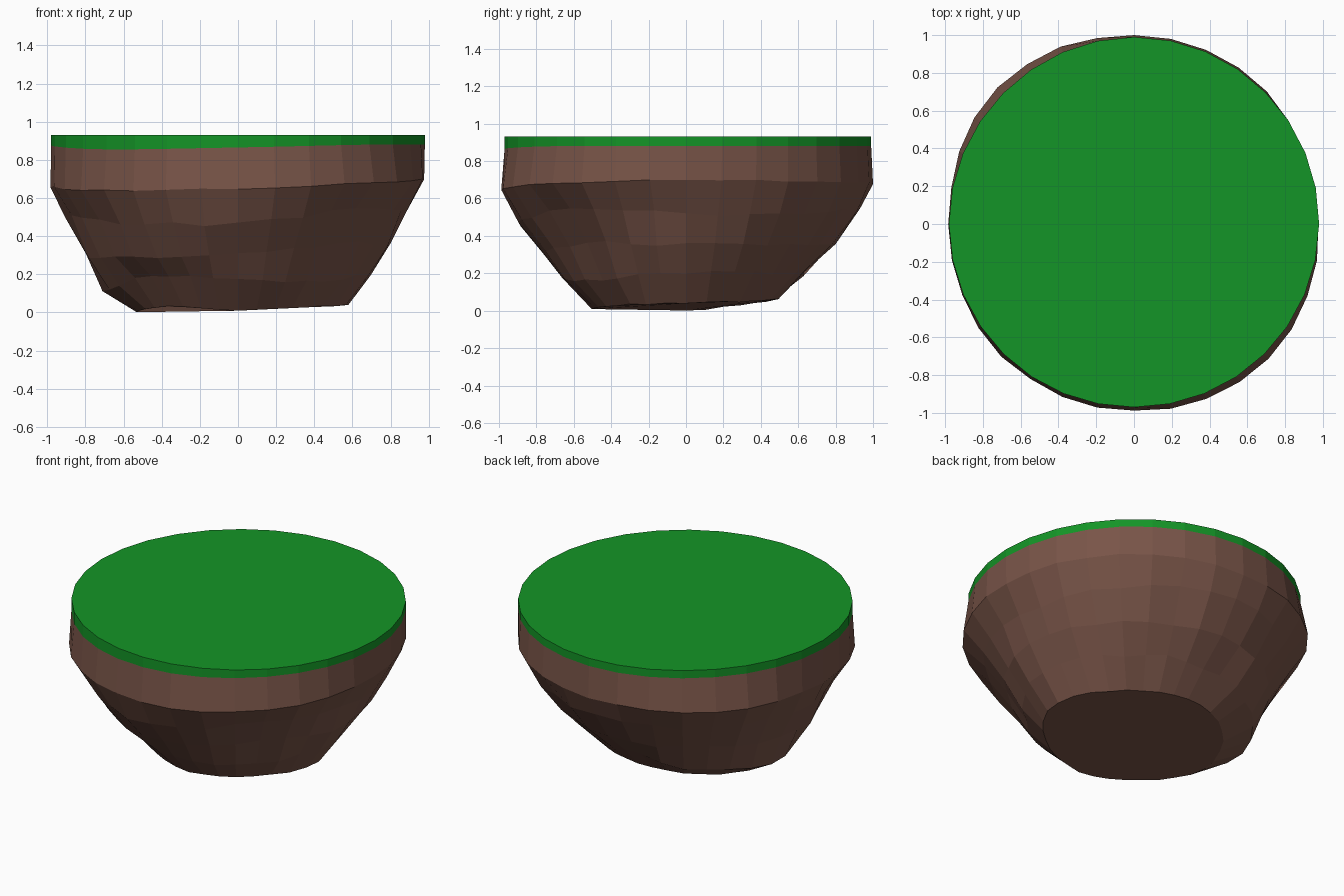
import bpy, bmesh, math, random

if "Cube" in bpy.data.objects:
    bpy.data.objects.remove(bpy.data.objects["Cube"])

random.seed(4)
SEGS = 32

# Radius and height of each ring at 8 compass angles, starting at +x, counter-clockwise
TOP_R = [.98, .985, .99, .98, .98, .975, .97, .975]
EDGE_Z = [.88, .88, .88, .88, .875, .855, .865, .88]
RINGS = [
    ([.98, .99, 1.0, 1.02, .98, .99, .99, 1.005], [.70, .69, .68, .67, .66, .64, .65, .68]),
    ([.88, .90, .93, .91, .90, .88, .90, .88], [.52, .52, .55, .52, .51, .47, .47, .54]),
    ([.80, .78, .79, .80, .79, .77, .77, .75], [.35, .36, .36, .34, .30, .28, .30, .36]),
    ([.70, .65, .64, .70, .71, .65, .66, .64], [.21, .20, .21, .14, .12, .18, .17, .17]),
    ([.58, .50, .49, .52, .53, .52, .50, .52], [.04, .05, .06, .04, .003, .03, .01, .03]),
]


def around(vals, i):
    """Smooth periodic interpolation of the 8 compass values."""
    u = i / SEGS * 8
    k, t = int(u), u % 1
    a, b, c, d = (vals[(k + j) % 8] for j in (-1, 0, 1, 2))
    return b + .5 * t * (c - a + t * (2*a - 5*b + 4*c - d + t * (3*(b - c) + d - a)))


def ring(radii, heights, jitter=0):
    pts = []
    for i in range(SEGS):
        a = math.tau * i / SEGS
        r = around(radii, i) + random.uniform(-jitter, jitter)
        z = around(heights, i) + random.uniform(-jitter, jitter)
        pts.append((r * math.cos(a), r * math.sin(a), max(z, 0)))
    return pts


def shell(name, rings, color, cap_top=False, cap_bottom=False):
    """Skin a stack of rings, listed from top to bottom."""
    bm = bmesh.new()
    loops = [[bm.verts.new(p) for p in pts] for pts in rings]
    for up, lo in zip(loops, loops[1:]):
        for i in range(SEGS):
            j = (i + 1) % SEGS
            bm.faces.new((up[i], lo[i], lo[j], up[j]))
    if cap_top:
        bm.faces.new(loops[0])
    if cap_bottom:
        bm.faces.new(loops[-1][::-1])
    mesh = bpy.data.meshes.new(name)
    bm.to_mesh(mesh)
    bm.free()
    mat = bpy.data.materials.new(name + "_colour")
    mat.diffuse_color = color
    mat.use_nodes = True
    mat.node_tree.nodes["Principled BSDF"].inputs["Base Color"].default_value = mat.diffuse_color
    mesh.materials.append(mat)
    obj = bpy.data.objects.new(name, mesh)
    bpy.context.collection.objects.link(obj)


top = ring(TOP_R, [.93] * 8)
edge = ring(TOP_R, EDGE_Z)
rock = [ring(r, z, j) for (r, z), j in zip(RINGS, (.004, .012, .013, .013, .004))]

# Grass layer with flat top, and faceted rock body beneath it
shell("grass_top", [top, edge], (.007, .30, .02, 1), cap_top=True)
shell("rock_base", [edge] + rock, (.19, .09, .065, 1), cap_bottom=True)
